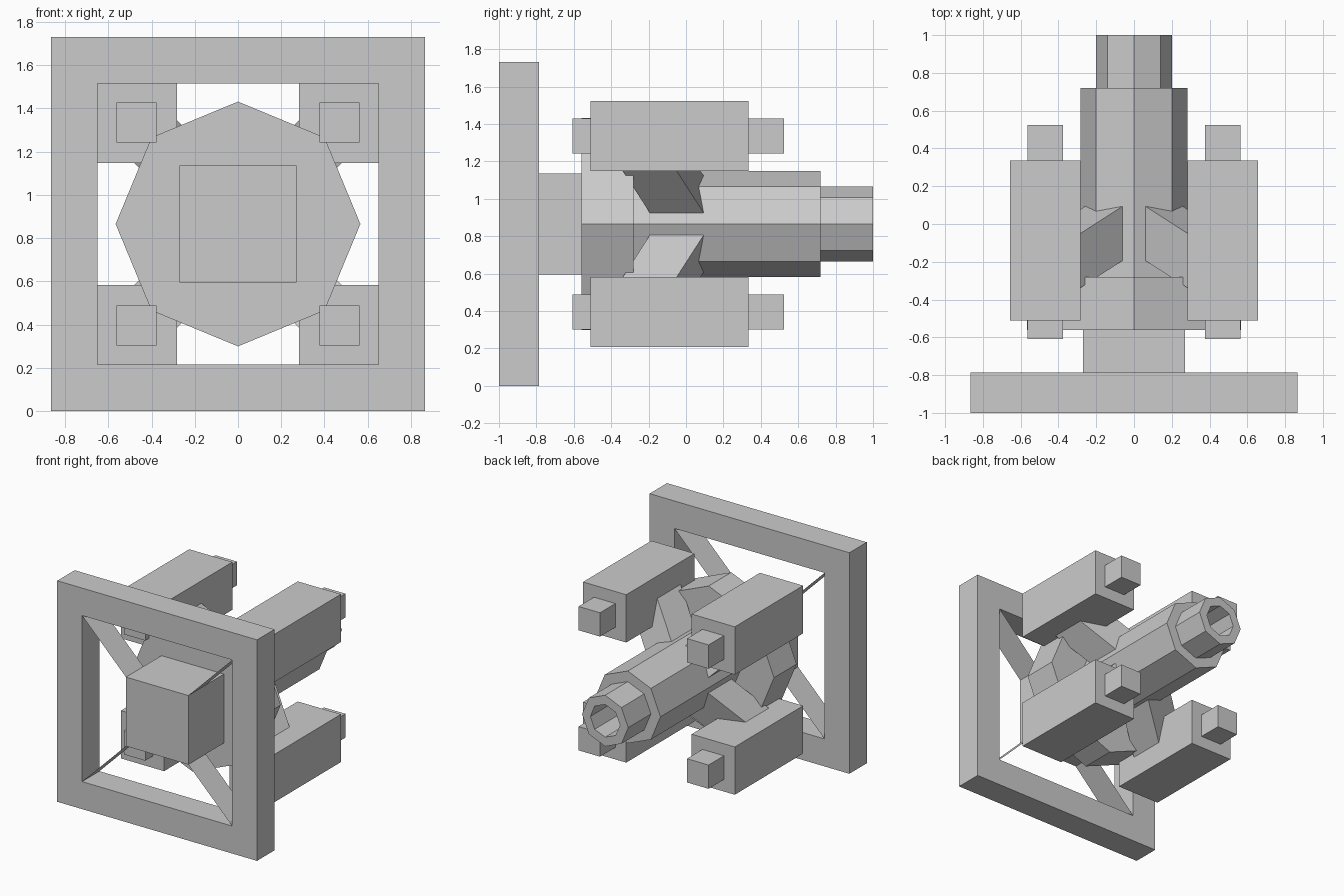
import bpy, bmesh, math
from mathutils import Vector

if "Cube" in bpy.data.objects:
    bpy.data.objects.remove(bpy.data.objects["Cube"])

CZ = 0.865  # height of the long axis


def finish(name, bm, solid=True):
    bmesh.ops.remove_doubles(bm, verts=bm.verts, dist=1e-5)
    if solid:
        bmesh.ops.recalc_face_normals(bm, faces=bm.faces)
    me = bpy.data.meshes.new(name)
    bm.to_mesh(me)
    bm.free()
    ob = bpy.data.objects.new(name, me)
    bpy.context.collection.objects.link(ob)
    return ob


def box(name, x, z, half, y0, y1):
    bm = bmesh.new()
    bmesh.ops.create_cube(bm, size=1)
    for v in bm.verts:
        v.co = Vector((x + 2 * half * v.co.x,
                       (y0 + y1) / 2 + (y1 - y0) * v.co.y,
                       z + 2 * half * v.co.z))
    return finish(name, bm)


def lathe(name, profile, sides, offset=0.0, closed=False):
    """Turn a (radius, y) profile round the long axis; radius 0 closes an end."""
    bm = bmesh.new()
    rings = []
    for r, y in profile:
        if r == 0:
            rings.append([bm.verts.new((0, y, CZ))])
        else:
            angles = [offset + math.tau * i / sides for i in range(sides)]
            rings.append([bm.verts.new((r * math.cos(a), y, CZ + r * math.sin(a)))
                          for a in angles])
    pairs = list(zip(rings, rings[1:]))
    if closed:
        pairs.append((rings[-1], rings[0]))
    for a, b in pairs:
        if len(a) == 1:
            bm.faces.new(b)
        elif len(b) == 1:
            bm.faces.new(a)
        else:
            for i in range(sides):
                j = (i + 1) % sides
                bm.faces.new((a[i], a[j], b[j], b[i]))
    for v in [v for v in bm.verts if not v.link_faces]:
        bm.verts.remove(v)
    return finish(name, bm)


R2 = math.sqrt(2)

# square front frame
lathe("front_frame", [(0.865 * R2, -1), (0.865 * R2, -0.785),
                      (0.65 * R2, -0.785), (0.65 * R2, -1)],
      4, math.pi / 4, closed=True)

# central block and octagonal hub
box("core_block", 0, CZ, 0.27, -1, -0.56)
lathe("hub", [(0, -0.56), (0.566, -0.56), (0.566, -0.28), (0, -0.28)], 8)

# stepped barrel with a bore in its tip
lathe("barrel", [(0, -0.28), (0.283, -0.28), (0.283, 0.72), (0.2, 0.72),
                 (0.2, 1), (0.128, 1), (0.128, 0.72), (0, 0.72)], 8)

for sx in (-1, 1):
    for sz in (-1, 1):
        # thin web from the core block to the frame corner
        bm = bmesh.new()
        bm.faces.new([bm.verts.new((sx * c, y, CZ + sz * c)) for c, y in
                      ((0.27, -1), (0.65, -1), (0.65, -0.785), (0.27, -0.785))])
        finish("corner_web", bm, solid=False)

        # corner pod with a thin pin through it
        x, z = sx * 0.47, CZ + sz * 0.47
        box("pod", x, z, 0.187, -0.51, 0.335)
        box("pod_pin", x, z, 0.093, -0.608, 0.525)

        # swept arm from barrel to pod
        bm = bmesh.new()
        bmesh.ops.create_cube(bm, size=2)
        out = Vector((sx, 0, sz)) / R2
        side = Vector((-sz, 0, sx)) / R2
        for v in bm.verts:
            r = 0.1 if v.co.x < 0 else 0.62
            y = -0.05 - 0.455 * (r - 0.225) + 0.144 * v.co.y
            v.co = out * r + side * 0.14 * v.co.z + Vector((0, y, CZ))
        finish("arm", bm)
